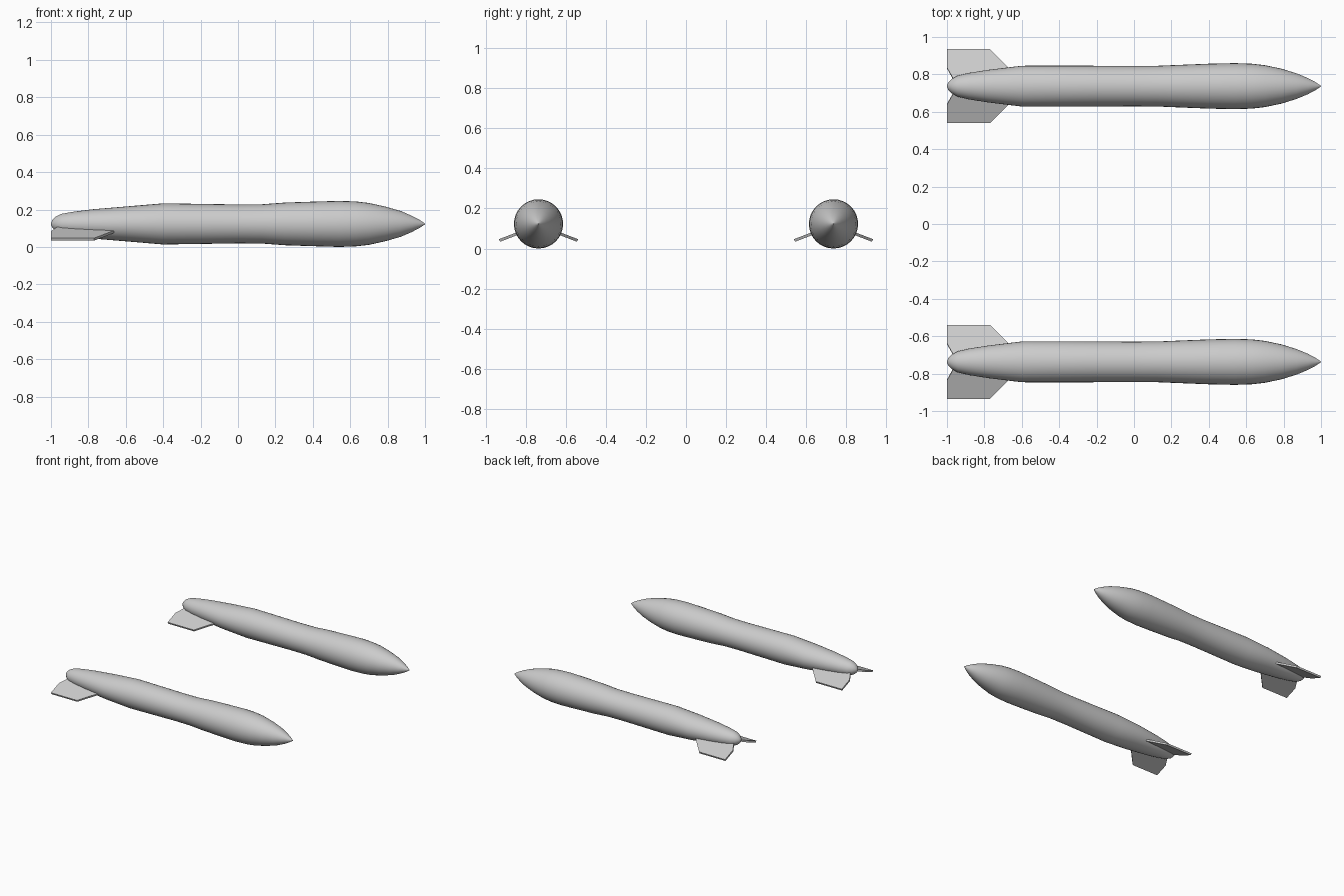
import bpy, bmesh
from math import cos, sin, tan, pi, radians

if "Cube" in bpy.data.objects:
    bpy.data.objects.remove(bpy.data.objects["Cube"])

SIDES = 32
AXIS_Z = 0.123   # height of the body axis
SPACING = 0.737  # distance of each body from the centre line

# Body stations: x, half width, half height
STATIONS = [(-1.0, 0.004, 0.004), (-0.993, 0.02, 0.02), (-0.975, 0.038, 0.038),
            (-0.943, 0.056, 0.054), (-0.88, 0.071, 0.065), (-0.78, 0.087, 0.078),
            (-0.60, 0.109, 0.093), (-0.40, 0.110, 0.110), (-0.20, 0.109, 0.107),
            (0.0, 0.108, 0.104), (0.13, 0.109, 0.105), (0.25, 0.114, 0.114),
            (0.40, 0.120, 0.119), (0.54, 0.123, 0.123), (0.63, 0.120, 0.120),
            (0.70, 0.112, 0.112), (0.79, 0.093, 0.092), (0.87, 0.068, 0.069),
            (0.93, 0.043, 0.043), (0.97, 0.022, 0.022), (1.0, 0.002, 0.002)]

# Fin outline: x, distance sideways from the body axis
FIN = [(-1.0, 0.195), (-0.77, 0.195), (-0.605, 0.03), (-0.962, 0.03), (-1.0, 0.097)]


def finish(bm, name):
    bmesh.ops.recalc_face_normals(bm, faces=bm.faces)
    mesh = bpy.data.meshes.new(name)
    bm.to_mesh(mesh)
    bm.free()
    obj = bpy.data.objects.new(name, mesh)
    bpy.context.collection.objects.link(obj)
    return obj


def make_body(name, y0):
    bm = bmesh.new()
    rings = []
    for x, ry, rz in STATIONS:
        rings.append([bm.verts.new((x, y0 + ry * cos(2 * pi * i / SIDES),
                                    AXIS_Z + rz * sin(2 * pi * i / SIDES)))
                      for i in range(SIDES)])
    for a, b in zip(rings, rings[1:]):
        for i in range(SIDES):
            j = (i + 1) % SIDES
            bm.faces.new((a[i], a[j], b[j], b[i]))
    bm.faces.new(rings[0])
    bm.faces.new(rings[-1])
    obj = finish(bm, name)
    bpy.ops.object.select_all(action='DESELECT')
    obj.select_set(True)
    bpy.context.view_layer.objects.active = obj
    bpy.ops.object.shade_smooth_by_angle(angle=radians(40))


def make_fin(name, y0, side):
    # Flat plate drooping outward from the body
    droop, half = radians(21), 0.007
    bm = bmesh.new()
    layers = []
    for s in (-1, 1):
        layers.append([bm.verts.new((x, y0 + side * (d + s * half * sin(droop)),
                                     0.115 - d * tan(droop) + s * half * cos(droop)))
                       for x, d in FIN])
    low, top = layers
    bm.faces.new(low)
    bm.faces.new(top)
    for i in range(len(FIN)):
        j = (i + 1) % len(FIN)
        bm.faces.new((low[i], low[j], top[j], top[i]))
    finish(bm, name)


# Two identical pods, each with a pair of tail fins
for label, y in (("near", -SPACING), ("far", SPACING)):
    make_body(label + "_body", y)
    make_fin(label + "_fin_right", y, -1)
    make_fin(label + "_fin_left", y, 1)
